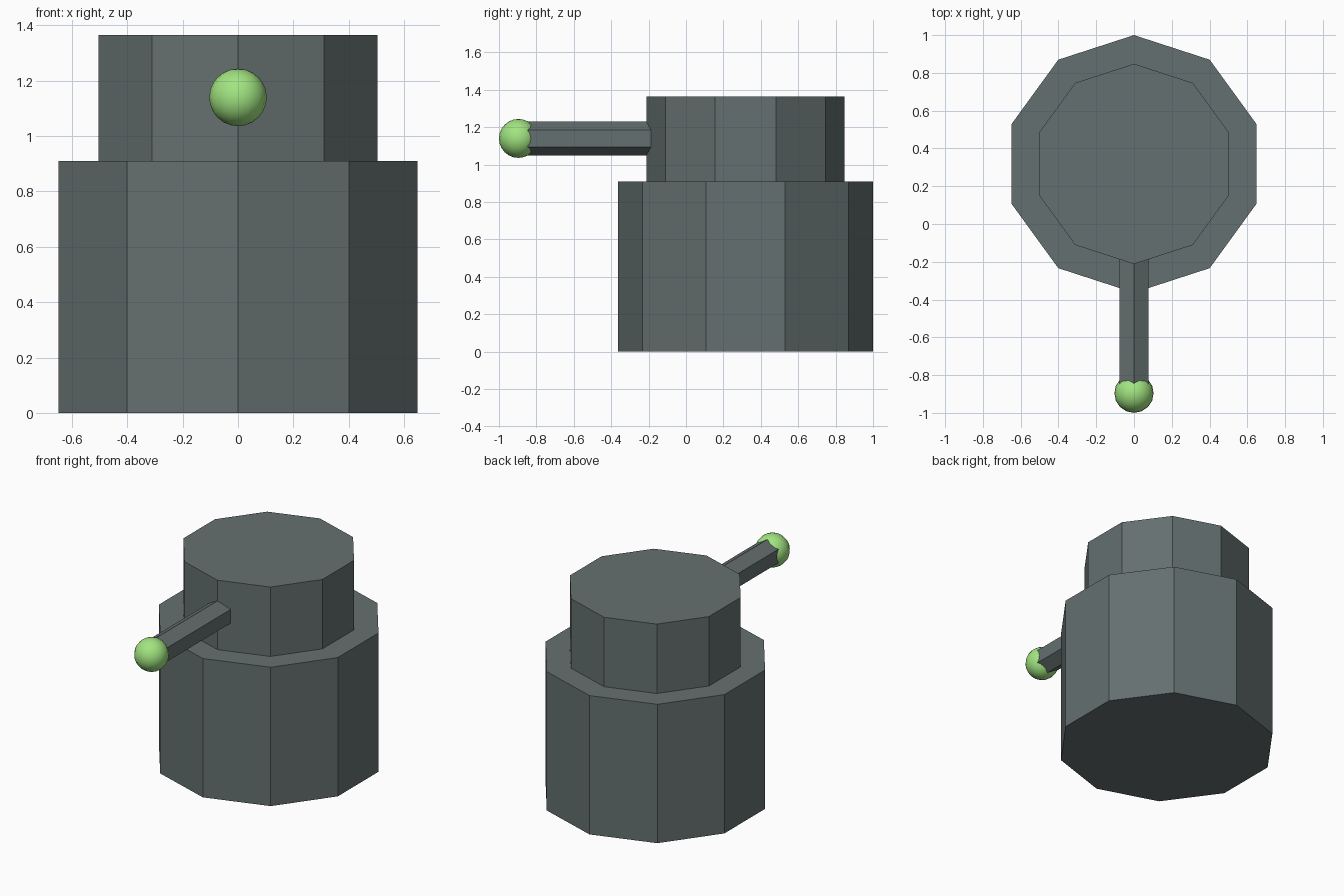
import bpy
from math import radians

if "Cube" in bpy.data.objects:
    bpy.data.objects.remove(bpy.data.objects["Cube"])

AXIS_Y = 0.318   # shared vertical axis of the body
ARM_Z = 1.14     # height of the arm and its ball


def material(name, rgb):
    mat = bpy.data.materials.new(name)
    mat.diffuse_color = (*rgb, 1)
    mat.use_nodes = True
    mat.node_tree.nodes["Principled BSDF"].inputs["Base Color"].default_value = mat.diffuse_color
    return mat


def prism(name, sides, radius, start, length, mat, rotation=(0, 0, 0)):
    """Regular prism centred halfway along its length."""
    bpy.ops.mesh.primitive_cylinder_add(vertices=sides, radius=radius, depth=length,
                                        location=start, rotation=rotation)
    obj = bpy.context.object
    obj.name = name
    obj.data.materials.append(mat)
    return obj


slate = material("slate", (0.13, 0.16, 0.16))
green = material("green", (0.36, 0.78, 0.22))

# Ten-sided base and narrower upper drum
prism("base_drum", 10, 0.682, (0, AXIS_Y, 0.455), 0.91, slate)
prism("upper_drum", 10, 0.53, (0, AXIS_Y, 1.1375), 0.455, slate)

# Hexagonal arm reaching forward from inside the upper drum into the ball
arm_back, arm_front = -0.10, -0.89
prism("arm", 6, 0.09, (0, (arm_back + arm_front) / 2, ARM_Z),
      arm_back - arm_front, slate, (radians(90), 0, 0))

# Ball at the end of the arm
bpy.ops.mesh.primitive_uv_sphere_add(segments=16, ring_count=12, radius=0.104,
                                     location=(0, -0.896, ARM_Z))
ball = bpy.context.object
ball.name = "end_ball"
ball.data.materials.append(green)
bpy.ops.object.shade_smooth()
